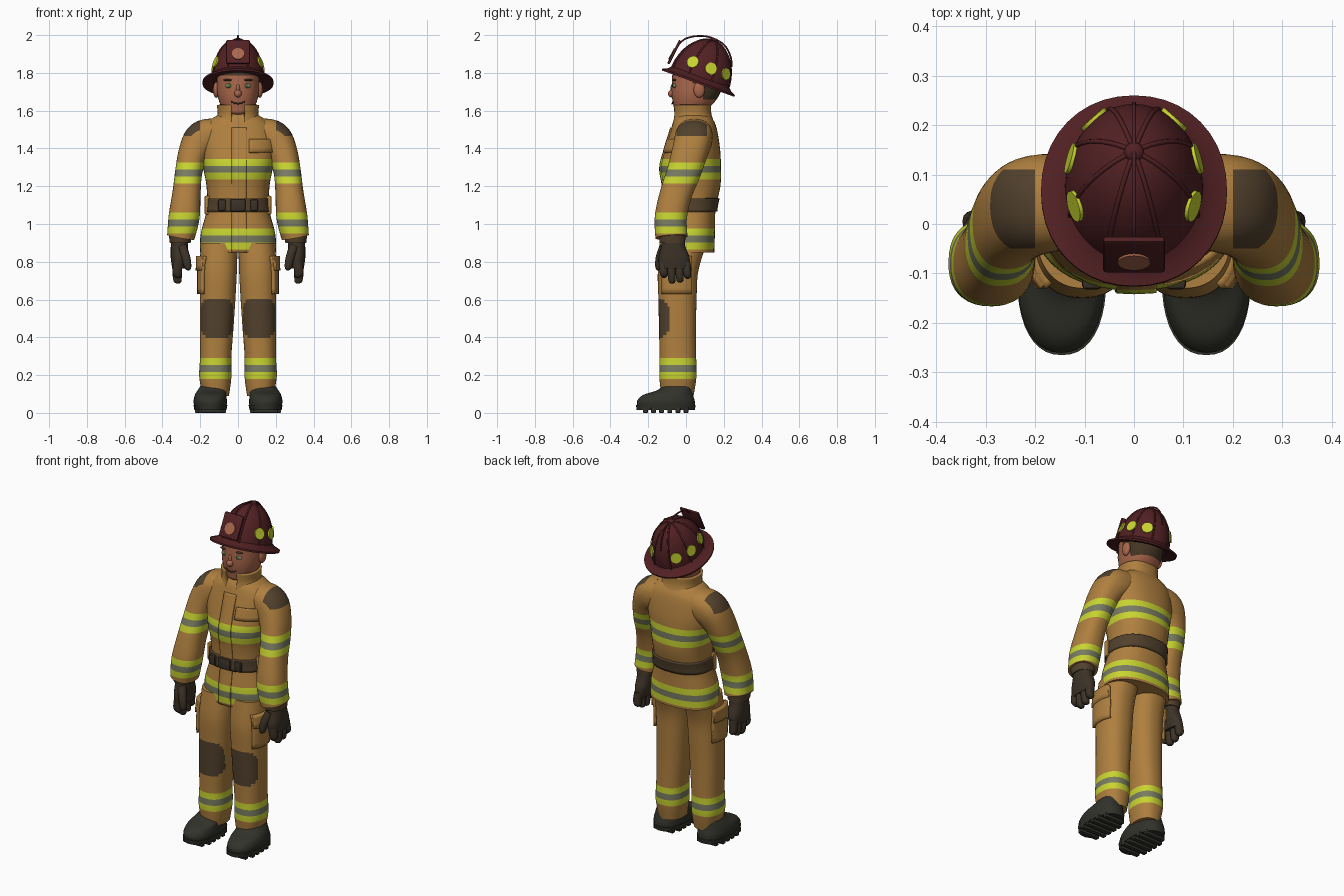
import bpy, bmesh
from math import sin, cos, pi, radians, copysign
from mathutils import Matrix, Vector

cube = bpy.data.objects.get("Cube")
if cube:
    bpy.data.objects.remove(cube)

PALETTE = {
    "tan": (.43, .215, .05), "lime": (.58, .66, .03), "silver_grey": (.19, .20, .12),
    "maroon": (.085, .015, .017), "patch_brown": (.085, .053, .026),
    "glove_brown": (.045, .032, .020), "boot_black": (.030, .032, .023),
    "skin": (.40, .135, .07), "hair_brown": (.06, .037, .018), "eye_green": (.09, .16, .04)}
MATS = {}
for label, rgb in PALETTE.items():
    m = MATS[label] = bpy.data.materials.new(label)
    m.use_nodes = True
    m.diffuse_color = (*rgb, 1)
    m.node_tree.nodes["Principled BSDF"].inputs["Base Color"].default_value = (*rgb, 1)


def finish(name, bm, colour, rule=None, mirror=False, matrix=None, thick=0):
    """Turn a bmesh into a smooth, coloured and optionally mirrored object."""
    if matrix:
        bmesh.ops.transform(bm, matrix=matrix, verts=bm.verts)
    mesh = bpy.data.meshes.new(name)
    used = [colour]
    bm.normal_update()
    for f in bm.faces:
        hue = (rule and rule(f.calc_center_median(), f.normal)) or colour
        if hue not in used:
            used.append(hue)
        f.material_index = used.index(hue)
    bm.to_mesh(mesh)
    bm.free()
    for hue in used:
        mesh.materials.append(MATS[hue])
    mesh.shade_smooth()
    mesh.set_sharp_from_angle(angle=radians(42))
    obj = bpy.data.objects.new(name, mesh)
    bpy.context.collection.objects.link(obj)
    if thick:
        mod = obj.modifiers.new("thickness", "SOLIDIFY")
        mod.thickness, mod.offset = thick, -1
    if mirror:
        mod = obj.modifiers.new("mirror", "MIRROR")
        mod.use_mirror_merge = False
    return obj


def spline(keys, steps):
    """Smooth interpolation through rows of numbers."""
    rows = []
    for i in range(len(keys) - 1):
        a, b, c, d = (keys[min(max(i + j, 0), len(keys) - 1)] for j in (-1, 0, 1, 2))
        for s in range(steps):
            t = s / steps
            rows.append([q + .5 * t * (r - p + t * (2*p - 5*q + 4*r - w + t * (3*(q - r) + w - p)))
                         for p, q, r, w in zip(a, b, c, d)])
    return rows + [list(keys[-1])]


def loft(name, keys, colour, rule=None, cuts={}, grow=0, keep=None, mirror=False, steps=5,
         sides=40, power=2.3, bent=False, cap=True, matrix=None, thick=0):
    """Skin rounded rings given as rows of x, y, z, radius across, radius deep."""
    bm = bmesh.new()
    rows = spline(keys, steps) if steps > 1 else keys
    rings = []
    for i, (x, y, z, ru, rv) in enumerate(rows):
        u, v = Vector((1, 0, 0)), Vector((0, 1, 0))
        if bent:
            t = (Vector(rows[min(i + 1, len(rows) - 1)][:3]) - Vector(rows[max(i - 1, 0)][:3])).normalized()
            v = (v - t * v.dot(t)).normalized()
            u = v.cross(t)
        ring = []
        for k in range(sides):
            c, s = cos(2 * pi * k / sides), sin(2 * pi * k / sides)
            c, s = (copysign(abs(w) ** (2 / power), w) for w in (c, s))
            ring.append(bm.verts.new(Vector((x, y, z)) + u * c * (ru + grow) + v * s * (rv + grow)))
        rings.append(ring)
    for a, b in zip(rings, rings[1:]):
        for k in range(sides):
            j = (k + 1) % sides
            bm.faces.new((a[k], a[j], b[j], b[k]))
    if cap:
        bm.faces.new(rings[0])
        bm.faces.new(rings[-1])
    bmesh.ops.recalc_face_normals(bm, faces=bm.faces)
    for axis, values in cuts.items():
        no = Vector([float(axis == w) for w in "xyz"])
        for value in values:
            bmesh.ops.bisect_plane(bm, geom=bm.verts[:] + bm.edges[:] + bm.faces[:],
                                   plane_co=no * value, plane_no=no)
    if keep:
        drop = [f for f in bm.faces if not keep(f.calc_center_median())]
        bmesh.ops.delete(bm, geom=drop, context="FACES")
    return finish(name, bm, colour, rule, mirror, matrix, thick)


def ball(name, loc, size, colour, mirror=False, matrix=None):
    bm = bmesh.new()
    bmesh.ops.create_uvsphere(bm, u_segments=20, v_segments=12, radius=1,
                              matrix=Matrix.Translation(loc) @ Matrix.Diagonal((*size, 1)))
    return finish(name, bm, colour, None, mirror, matrix)


def box(name, loc, size, colour, mirror=False, tilt=0, bevel=.008):
    bm = bmesh.new()
    bmesh.ops.create_cube(bm, size=1, matrix=Matrix.Diagonal((*size, 1)))
    bmesh.ops.bevel(bm, geom=bm.edges[:], offset=bevel, segments=2, affect="EDGES", profile=.5)
    return finish(name, bm, colour, None, mirror,
                  Matrix.Translation(loc) @ Matrix.Rotation(radians(tilt), 4, "X"))


def disc(name, loc, normal, radius, colour, mirror=False, matrix=Matrix()):
    bm = bmesh.new()
    bmesh.ops.create_cone(bm, cap_ends=True, segments=20, radius1=radius, radius2=radius, depth=.009)
    turn = Vector(normal).to_track_quat("Z", "Y").to_matrix().to_4x4()
    return finish(name, bm, colour, None, mirror, matrix @ Matrix.Translation(loc) @ turn)


def tubes(name, paths, radius, colour):
    curve = bpy.data.curves.new(name, "CURVE")
    curve.dimensions, curve.bevel_depth, curve.bevel_resolution = "3D", radius, 2
    for path in paths:
        s = curve.splines.new("POLY")
        s.points.add(len(path) - 1)
        for p, co in zip(s.points, path):
            p.co = (*co, 1)
    curve.materials.append(MATS[colour])
    obj = bpy.data.objects.new(name, curve)
    bpy.context.collection.objects.link(obj)


# Reflective bands: lime, grey, lime
BAND = .11


def band_cuts(starts):
    return [s + BAND * k / 3 for s in starts for k in range(4)]


def band(z, starts):
    for s in starts:
        if s < z < s + BAND:
            return "silver_grey" if BAND / 3 < z - s < BAND * 2 / 3 else "lime"


# Jacket body
COAT = [(0, .01, .85, .202, .14), (0, .01, .95, .197, .143), (0, .02, 1.08, .165, .137),
        (0, .03, 1.2, .167, .152), (0, .025, 1.3, .185, .16), (0, .035, 1.4, .2, .145),
        (0, .042, 1.5, .19, .122), (0, .04, 1.55, .15, .105), (0, .035, 1.585, .09, .08)]
coat_bands = [.865, 1.235]
coat_rule = lambda c, n: band(c.z, coat_bands)
coat_cuts = band_cuts(coat_bands)
loft("jacket", COAT, "tan", coat_rule, {"z": coat_cuts})
loft("front_flap", COAT, "tan", coat_rule, {"x": (-.035, .045), "z": coat_cuts + [1.51]},
     grow=.007, keep=lambda c: c.y < 0 and -.035 < c.x < .045 and .85 < c.z < 1.51, thick=.012)
loft("chest_pocket_flap", COAT, "tan", None, {"x": (.06, .19), "z": (1.38, 1.45)}, grow=.012,
     keep=lambda c: c.y < 0 and .06 < c.x < .19 and 1.38 < c.z < 1.45, thick=.018)
loft("belt", COAT, "patch_brown", None, {"z": (1.065, 1.135)}, grow=.01,
     keep=lambda c: 1.065 < c.z < 1.135, cap=False, thick=.015)
box("belt_buckle", (0, -.128, 1.1), (.08, .024, .066), "glove_brown")
box("belt_pouches", (.085, -.12, 1.1), (.04, .024, .06), "glove_brown", True)
box("belt_loops", (.163, -.03, 1.1), (.028, .035, .1), "tan", True)

# Collar and neck
loft("collar", [(0, .04, 1.53, .125, .112), (0, .035, 1.58, .108, .1), (0, .033, 1.63, .112, .1)],
     "tan", cuts={"x": (-.035, .035)}, keep=lambda c: c.y > 0 or abs(c.x) > .035,
     cap=False, thick=.014)
loft("neck", [(0, .04, 1.5, .085, .085), (0, .05, 1.66, .075, .08)], "skin")

# Sleeves with shoulder patches
ARM = [(.12, .045, 1.47, .09, .095), (.19, .04, 1.45, .095, .1), (.235, .02, 1.38, .08, .095),
       (.26, -.01, 1.28, .072, .09), (.272, -.05, 1.17, .074, .085),
       (.285, -.08, 1.04, .082, .085), (.303, -.077, .93, .073, .085)]
sleeve_bands = [.95, 1.215]


def sleeve_rule(c, n):
    if c.x > .2 and c.z > 1.465 and -.05 < c.y < .11:
        return "patch_brown"
    return band(c.z, sleeve_bands)


loft("sleeves", ARM, "tan", sleeve_rule,
     {"z": band_cuts(sleeve_bands) + [1.465], "x": [.2], "y": [-.05, .11]}, mirror=True, bent=True)

# Gloves
loft("glove_cuffs", [(.306, -.072, .9, .055, .067), (.305, -.074, .945, .062, .072)],
     "patch_brown", mirror=True)
loft("glove_palms", [(.31, -.068, .93, .045, .058), (.31, -.067, .88, .046, .064),
                     (.312, -.063, .82, .044, .082), (.315, -.06, .765, .033, .08)],
     "glove_brown", mirror=True, sides=24)
for i, (y, tip) in enumerate([(-.122, .715), (-.08, .685), (-.038, .69), (.002, .71)]):
    loft("finger_%d" % (i + 1), [(.315, y, .80, .024, .023), (.322, y + .003, .75, .025, .022),
                                (.32, y + .006, tip + .012, .021, .019), (.318, y + .006, tip, .008, .008)],
         "glove_brown", mirror=True, sides=14, steps=3)
loft("thumbs", [(.295, -.115, .88, .024, .026), (.275, -.138, .82, .023, .023),
                (.265, -.145, .77, .018, .018), (.264, -.145, .755, .007, .007)],
     "glove_brown", mirror=True, sides=14, steps=3, bent=True)

# Trousers with knee patches and cargo pockets
LEG = [(.117, -.045, .09, .069, .085), (.12, -.043, .19, .085, .098), (.118, -.043, .3, .083, .097),
       (.113, -.045, .45, .089, .098), (.108, -.045, .6, .094, .101), (.104, -.042, .75, .098, .107),
       (.1, -.01, .9, .098, .12)]


def leg_rule(c, n):
    if n.y < -.2 and ((c.x - .112) / .085) ** 4 + ((c.z - .5) / .106) ** 4 < 1:
        return "patch_brown"
    return band(c.z, [.18])


loft("trouser_legs", LEG, "tan", leg_rule, {"z": band_cuts([.18]) + [.396, .604]},
     mirror=True, steps=8, sides=64)
for part, low, out in (("cargo_pockets", .63, .014), ("cargo_flaps", .755, .022)):
    loft(part, LEG, "tan", None, {"x": [.15], "y": (-.13, .03), "z": (low, .83)}, grow=out, mirror=True,
         keep=lambda c: c.x > .15 and -.13 < c.y < .03 and low < c.z < .83, thick=out + .008)

# Boots
loft("boots", [(.146, -.105, .035, .086, .153), (.147, -.106, .065, .088, .152),
               (.145, -.095, .095, .083, .132), (.138, -.062, .118, .077, .095),
               (.13, -.045, .14, .07, .08)], "boot_black", mirror=True)
loft("boot_soles", [(.146, -.107, .016, .085, .154), (.146, -.107, .042, .09, .158)],
     "boot_black", mirror=True, steps=1)
for i in range(6):
    box("sole_tread_%d" % (i + 1), (.146, -.215 + i * .043, .015),
        (.13 if i in (0, 5) else .165, .026, .03), "boot_black", True, bevel=.004)

# Head and face
HEAD = [(0, -.005, 1.575, .03, .035), (0, .0, 1.59, .06, .06), (0, .03, 1.62, .088, .095),
        (0, .05, 1.68, .108, .125), (0, .06, 1.75, .112, .135), (0, .065, 1.82, .108, .13),
        (0, .08, 1.87, .08, .1)]


def head_rule(c, n):
    if c.z > 1.785 or (c.y > .09 and c.z > 1.66) or (c.y > .035 and c.z > 1.745):
        return "hair_brown"


loft("head", HEAD, "skin", head_rule, {"z": (1.66, 1.745, 1.785), "y": (.035, .09)}, power=2.15)
ball("nose", (0, -.075, 1.69), (.02, .021, .02), "skin")
ball("nose_bridge", (0, -.07, 1.715), (.011, .012, .03), "skin")
ball("ears", (.115, .07, 1.71), (.017, .03, .042), "skin", True)
ball("eyes", (.045, -.059, 1.732), (.024, .011, .013), "silver_grey", True)
ball("irises", (.044, -.066, 1.732), (.011, .006, .011), "eye_green", True)
ball("eyebrows", (.047, -.061, 1.762), (.03, .01, .006), "hair_brown", True)
tubes("mouth", [[(x, -.073 + 5 * x * x, 1.637 + 8 * x * x) for x in (-.036, -.02, 0, .02, .036)]],
      .004, "hair_brown")

# Helmet, tipped back
TIP = Matrix.Translation((0, .07, 1.76)) @ Matrix.Rotation(radians(-20), 4, "X")
WIDE, DEEP, TALL = .14, .165, .225
arc = [pi / 2 * k / 12 for k in range(12)] + [pi / 2 - .02]
loft("helmet_dome", [(0, 0, TALL * sin(a), WIDE * cos(a), DEEP * cos(a)) for a in arc],
     "maroon", steps=1, power=2, matrix=TIP)
loft("helmet_brim", [(0, 0, .022, .136, .16), (0, 0, .004, .155, .178), (0, 0, -.008, .188, .205),
                     (0, 0, -.018, .188, .203), (0, 0, -.01, .13, .15)],
     "maroon", steps=1, power=2.1, cap=False, matrix=TIP)
tubes("helmet_ribs", [[TIP @ Vector((WIDE * cos(a) * cos(w), DEEP * cos(a) * sin(w), TALL * sin(a)))
                       for a in arc] for w in (pi * k / 4 + pi / 8 for k in range(8))], .005, "maroon")
ball("helmet_knob", (0, .145, 1.972), (.02, .02, .013), "maroon")
tubes("helmet_crest", [[r[:3] for r in spline([(0, -.035, 1.955), (0, .0, 1.982), (0, .06, 1.995),
      (0, .13, 1.988), (0, .2, 1.95), (0, .235, 1.89), (0, .243, 1.83)], 5)]], .0045, "maroon")
box("helmet_shield", (0, -.062, 1.91), (.125, .014, .14), "maroon", tilt=-27, bevel=.006)
disc("shield_badge", (0, -.075, 1.9), (0, -cos(radians(27)), sin(radians(27))), .033, "skin")

# Helmet reflective spots
for i, y in enumerate((-.065, .037, .121)):
    z = .08
    x = WIDE * (1 - (y / DEEP) ** 2 - (z / TALL) ** 2) ** .5
    disc("helmet_spot_%d" % (i + 1), (x, y, z), (x / WIDE ** 2, y / DEEP ** 2, z / TALL ** 2),
         .032, "lime", True, TIP)
